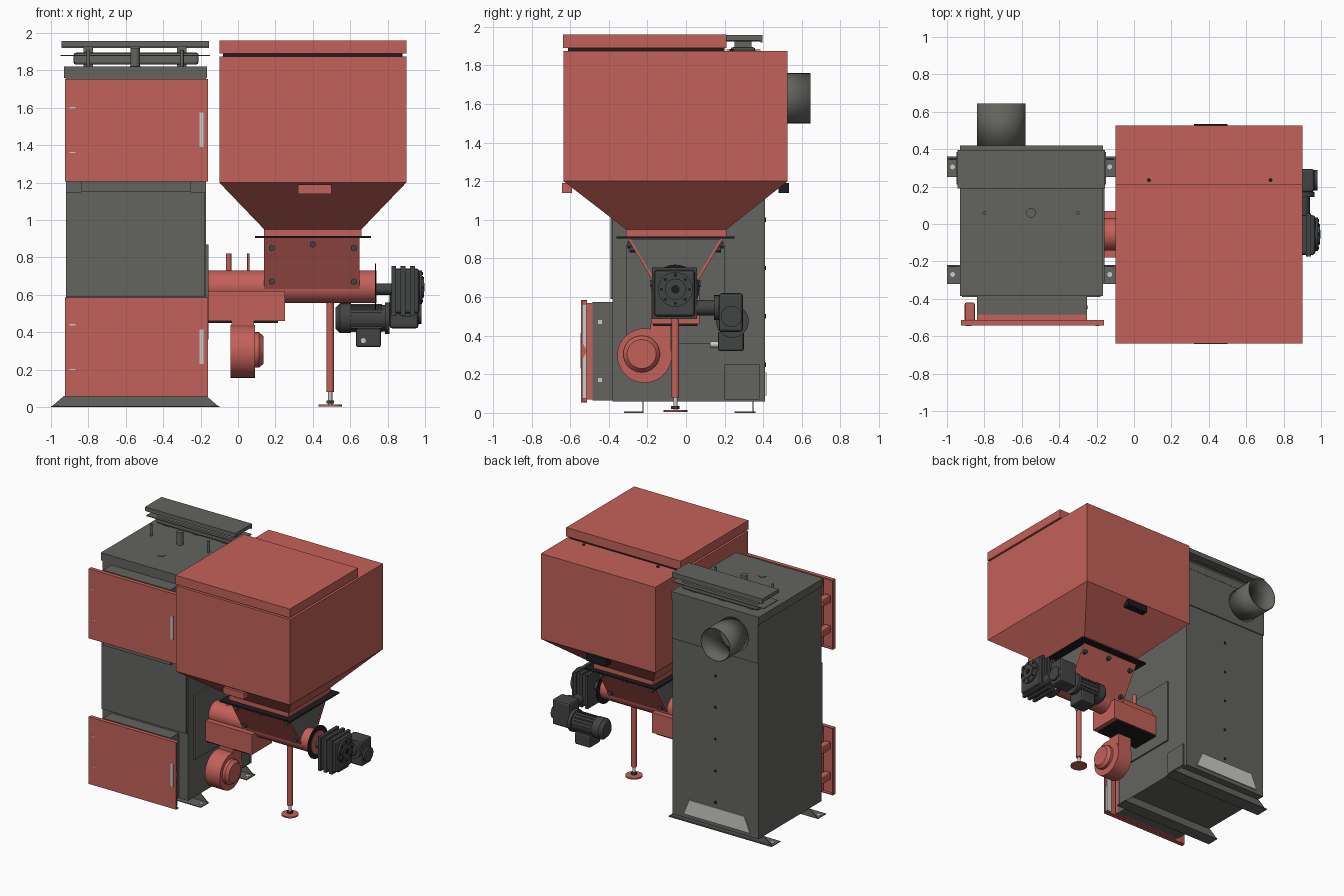
import bpy, bmesh
from math import pi, cos, sin, radians
from mathutils import Matrix, Vector

cube = bpy.data.objects.get("Cube")
if cube:
    bpy.data.objects.remove(cube, do_unlink=True)


def material(name, r, g, b):
    m = bpy.data.materials.new(name)
    m.use_nodes = True
    m.diffuse_color = (r, g, b, 1)
    m.node_tree.nodes["Principled BSDF"].inputs["Base Color"].default_value = (r, g, b, 1)
    return m


RED = material("brick red", 0.55, 0.12, 0.1)
GREY = material("steel grey", 0.125, 0.125, 0.115)
DARK = material("motor dark grey", 0.055, 0.058, 0.056)
BLACK = material("gasket black", 0.012, 0.012, 0.012)
LIGHT = material("light grey", 0.6, 0.6, 0.58)


def finish(name, bm, mat, smooth=False):
    bmesh.ops.recalc_face_normals(bm, faces=bm.faces)
    me = bpy.data.meshes.new(name)
    bm.to_mesh(me)
    bm.free()
    me.materials.append(mat)
    if smooth:
        for p in me.polygons:
            p.use_smooth = True
        me.set_sharp_from_angle(angle=radians(35))
    ob = bpy.data.objects.new(name, me)
    bpy.context.collection.objects.link(ob)
    return ob


def loft(name, mat, *rects):
    """Stack of rectangles (x0, x1, y0, y1, z), capped at both ends."""
    bm = bmesh.new()
    rings = [[bm.verts.new(p) for p in ((a, c, z), (b, c, z), (b, d, z), (a, d, z))]
             for a, b, c, d, z in rects]
    bm.faces.new(rings[0])
    bm.faces.new(rings[-1])
    for lo, hi in zip(rings, rings[1:]):
        for i in range(4):
            j = (i + 1) % 4
            bm.faces.new((lo[i], lo[j], hi[j], hi[i]))
    return finish(name, bm, mat)


def box(name, mat, x, y, z, bevel=0):
    ob = loft(name, mat, (*x, *y, z[0]), (*x, *y, z[1]))
    if bevel:
        mod = ob.modifiers.new("Bevel", "BEVEL")
        mod.width, mod.segments = bevel, 2
    return ob


def prism(name, mat, axis, pts, lo, hi):
    """Profile in the plane across the axis, extruded from lo to hi."""
    bm = bmesh.new()
    place = (lambda p, t: (t, p[0], p[1])) if axis == "x" else (lambda p, t: (p[0], t, p[1]))
    face = bm.faces.new([bm.verts.new(place(p, lo)) for p in pts])
    out = bmesh.ops.extrude_face_region(bm, geom=[face])
    verts = [v for v in out["geom"] if isinstance(v, bmesh.types.BMVert)]
    bmesh.ops.translate(bm, verts=verts, vec=Vector(place((0, 0), hi - lo)))
    return finish(name, bm, mat)


TURN = {"x": Matrix.Rotation(pi / 2, 4, "Y"), "y": Matrix.Rotation(-pi / 2, 4, "X"), "z": Matrix()}


def cyl(name, mat, axis, centre, lo, hi, r, r2=None, n=32, caps=True):
    """Cylinder or cone on an axis; centre gives the two other coordinates."""
    at = list(centre)
    at.insert("xyz".index(axis), (lo + hi) / 2)
    bm = bmesh.new()
    bmesh.ops.create_cone(bm, cap_ends=caps, segments=n, radius1=r, radius2=r if r2 is None else r2,
                          depth=hi - lo, matrix=Matrix.Translation(at) @ TURN[axis])
    return finish(name, bm, mat, True)


# Boiler body with its cap
box("boiler_body", GREY, (-0.92, -0.17), (-0.38, 0.41), (0.06, 1.76))
box("boiler_cap", GREY, (-0.93, -0.165), (-0.385, 0.42), (1.76, 1.82))
box("front_panel", GREY, (-0.92, -0.18), (-0.39, -0.38), (0.59, 1.15))
box("side_burner_plate", GREY, (-0.17, -0.158), (-0.31, 0.2), (0.36, 0.87))
box("side_lower_plate", GREY, (-0.17, -0.162), (0.2, 0.38), (0.07, 0.25))
box("back_upper_cover", GREY, (-0.92, -0.17), (0.41, 0.418), (1.45, 1.76))
prism("back_ash_panel", LIGHT, "y", [(-0.85, 0.09), (-0.27, 0.09), (-0.32, 0.21), (-0.8, 0.21)], 0.405, 0.418)
for z in (0.25, 0.5, 0.75, 1, 1.25):
    cyl("back_rivet", BLACK, "y", (-0.545, z), 0.41, 0.414, 0.011, n=12)

# Flue pipe, open at the end
pipe = cyl("flue_pipe", GREY, "y", (-0.71, 1.63), 0.41, 0.645, 0.13, caps=False)
pipe.modifiers.new("Wall", "SOLIDIFY").thickness = 0.006

# Top studs, hatch and raised rail
for x, y, r, top in ((-0.8, 0.06, 0.01, 1.91), (-0.55, 0.06, 0.026, 1.92), (-0.3, 0.06, 0.01, 1.91),
                     (-0.55, -0.17, 0.028, 1.824)):
    cyl("top_stud", GREY, "z", (x, y), 1.81, top, r, n=16)
prism("rail_cover", GREY, "y", [(-0.945, 1.93), (-0.93, 1.925), (-0.17, 1.925), (-0.155, 1.93),
                                (-0.155, 1.958), (-0.945, 1.958)], 0.19, 0.385)
box("rail_lip", GREY, (-0.945, -0.155), (0.385, 0.395), (1.92, 1.958))
box("rail_core", GREY, (-0.88, -0.21), (0.23, 0.36), (1.83, 1.895), 0.015)
box("rail_shelf", GREY, (-0.95, -0.15), (0.21, 0.385), (1.876, 1.882))
for x in (-0.8, -0.55, -0.3):
    box("rail_post", GREY, (x - 0.025, x + 0.025), (0.25, 0.34), (1.82, 1.93))

# Angle feet
for y0, y1, web in ((-0.32, -0.22, -0.22), (0.25, 0.36, 0.35)):
    box("foot_flange", GREY, (-1, -0.1), (y0, y1), (0, 0.006))
    prism("foot_web", GREY, "y", [(-1, 0), (-0.1, 0), (-0.17, 0.06), (-0.93, 0.06)], web - 0.006, web)
    for x in (-0.97, -0.13):
        cyl("foot_hole", LIGHT, "z", (x, (y0 + y1) / 2), 0.004, 0.008, 0.013, n=12)

# Two doors on grey frames
for z0, z1 in ((0.055, 0.585), (1.205, 1.755)):
    mid = (z0 + z1) / 2
    box("door_frame", GREY, (-0.84, -0.25), (-0.485, -0.38), (z0 + 0.01 if z0 < 1 else 1.15, z1 - 0.01))
    box("door_inner", RED, (-0.84, -0.25), (-0.515, -0.485), (z0 + 0.015, z1 - 0.015))
    box("door_plate", RED, (-0.925, -0.16), (-0.543, -0.535), (z0, z1))
    for z in (z0, z1 - 0.006):
        box("door_lip", RED, (-0.925, -0.16), (-0.535, -0.512), (z, z + 0.006))
    box("door_edge", RED, (-0.925, -0.919), (-0.535, -0.512), (z0, z1))
    box("door_lining", LIGHT, (-0.21, -0.17), (-0.535, -0.515), (z0 + 0.02, z1 - 0.02))
    prism("door_catch", RED, "x", [(-0.54, mid - 0.05), (-0.512, mid), (-0.54, mid + 0.05)], -0.172, -0.165)
    box("door_slot", LIGHT, (-0.207, -0.185), (-0.546, -0.542), (mid - 0.09, mid + 0.095))
    for s in (-1, 1):
        z = mid + 0.12 * s
        box("door_slit", LIGHT, (-0.9, -0.87), (-0.545, -0.542), (z - 0.003, z + 0.003))
        box("hinge", RED, (-0.905, -0.85), (-0.52, -0.42), (z - 0.03, z + 0.03), 0.01)
        box("frame_mark", LIGHT, (-0.252, -0.247), (-0.455, -0.435), (mid + 0.15 * s - 0.01, mid + 0.15 * s + 0.01))

# Hopper, lid and handles
loft("hopper", RED, (0.14, 0.66, -0.31, 0.21, 0.915), (0.14, 0.66, -0.31, 0.21, 0.95),
     (-0.1, 0.9, -0.634, 0.526, 1.2), (-0.1, 0.9, -0.634, 0.526, 1.875))
box("hopper_lid", RED, (-0.1, 0.9), (-0.638, 0.21), (1.89, 1.96))
box("lid_seal", BLACK, (-0.08, 0.88), (-0.61, 0.2), (1.87, 1.892))
for y0, y1, m in ((-0.642, -0.59, RED), (0.48, 0.534, BLACK)):
    box("hopper_handle", m, (0.32, 0.5), (y0, y1), (1.14, 1.19))
for x in (0.08, 0.73):
    cyl("lid_bolt", BLACK, "z", (x, 0.235), 1.87, 1.885, 0.01, n=12)

# Flange and V-shaped chute
box("chute_flange", BLACK, (0.09, 0.71), (-0.36, 0.25), (0.904, 0.915))
for s, name in ((-1, "chute_front"), (1, "chute_back")):
    prof = [(0.25, 0.905), (0.235, 0.905), (0.07, 0.63), (0.085, 0.63)]
    prism(name, RED, "x", [(-0.055 + s * y, z) for y, z in prof], 0.14, 0.65)
    for x, z in ((0.18, 0.85), (0.4, 0.87), (0.62, 0.85), (0.18, 0.67), (0.62, 0.67)):
        y = 0.085 + (z - 0.63) * 0.6
        a, b = sorted((-0.055 + s * (y - 0.01), -0.055 + s * (y + 0.02)))
        cyl("chute_bolt", DARK, "y", (x, z), a, b, 0.018, n=6)
for x in (0.145, 0.638):
    prism("chute_end", GREY, "x", [(-0.3, 0.9), (0.19, 0.9), (0.025, 0.63), (-0.135, 0.63)], x, x + 0.006)

# Feed tube with stubs and end flange
cyl("feed_tube", RED, "x", (-0.055, 0.643), -0.17, 0.74, 0.087, n=40)
cyl("tube_flange", BLACK, "x", (-0.055, 0.643), 0.732, 0.738, 0.125)
cyl("drive_shaft", DARK, "x", (-0.055, 0.63), 0.738, 0.82, 0.03, n=20)
cyl("tube_stub", RED, "z", (-0.05, -0.055), 0.7, 0.82, 0.015, n=16)
cyl("tube_pin", RED, "z", (0.055, -0.055), 0.7, 0.82, 0.006, n=12)

# Burner box and fan
box("burner_box", RED, (-0.16, 0.25), (-0.18, 0.07), (0.46, 0.62))
box("burner_box_rim", BLACK, (-0.16, 0.215), (-0.17, 0.06), (0.45, 0.46))
cyl("fan_housing", RED, "x", (-0.215, 0.297), -0.04, 0.09, 0.141, n=40)
box("fan_neck", RED, (-0.035, 0.085), (-0.185, -0.078), (0.3, 0.46))
cyl("fan_intake", RED, "x", (-0.23, 0.305), 0.09, 0.112, 0.095)
cyl("fan_intake_cone", RED, "x", (-0.23, 0.305), 0.112, 0.135, 0.095, 0.075)

# Support leg
cyl("support_leg", RED, "z", (0.493, -0.055), 0.08, 0.57, 0.02, n=20)
cyl("leg_screw", LIGHT, "z", (0.493, -0.055), 0.01, 0.09, 0.011, n=12)
cyl("leg_nut", DARK, "z", (0.493, -0.055), 0.02, 0.035, 0.022, n=6)
cyl("leg_pad", RED, "z", (0.493, -0.055), 0.004, 0.014, 0.062)

# Main gearbox with ring, bolts and edge ribs
box("main_gearbox", DARK, (0.825, 0.97), (-0.165, 0.047), (0.5, 0.74), 0.015)
for x in (0.82, 0.87, 0.92):
    box("gearbox_rib", DARK, (x, x + 0.025), (-0.175, 0.057), (0.487, 0.753))
cyl("gearbox_cover", DARK, "x", (-0.055, 0.64), 0.96, 0.985, 0.09)
cyl("gearbox_hub", DARK, "x", (-0.055, 0.64), 0.98, 0.995, 0.055)
cyl("gearbox_bore", BLACK, "x", (-0.055, 0.64), 0.99, 0.998, 0.022, n=20)
for i in range(8):
    a = i * pi / 4
    cyl("cover_bolt", BLACK, "x", (-0.055 + 0.073 * cos(a), 0.64 + 0.073 * sin(a)), 0.98, 0.99, 0.009, n=6)

# Second gearbox on a cross shaft
cyl("cross_shaft", DARK, "y", (0.9, 0.545), 0.04, 0.18, 0.04, n=24)
cyl("cross_flange", DARK, "y", (0.9, 0.545), 0.145, 0.17, 0.065, n=24)
box("second_gearbox", DARK, (0.81, 0.965), (0.17, 0.295), (0.42, 0.62), 0.015)
cyl("second_cover", DARK, "x", (0.235, 0.5), 0.96, 0.98, 0.055, n=24)

# Finned motor with fan cowl and terminal box
cyl("motor_body", DARK, "x", (0.24, 0.475), 0.59, 0.81, 0.07)
cyl("motor_cowl", DARK, "x", (0.24, 0.475), 0.545, 0.605, 0.08)
cyl("motor_cowl_end", DARK, "x", (0.24, 0.475), 0.52, 0.545, 0.055, 0.08)
cyl("motor_flange", DARK, "x", (0.24, 0.475), 0.785, 0.81, 0.085)
for i in range(16):
    a = i * pi / 8
    y, z = 0.24 + 0.07 * cos(a), 0.475 + 0.07 * sin(a)
    box("motor_fin", DARK, (0.605, 0.77), (y - 0.005, y + 0.005), (z - 0.005, z + 0.005))
box("terminal_box", DARK, (0.63, 0.765), (0.165, 0.3), (0.32, 0.42), 0.012)
cyl("cable_gland", LIGHT, "y", (0.67, 0.355), 0.125, 0.17, 0.016, n=12)
